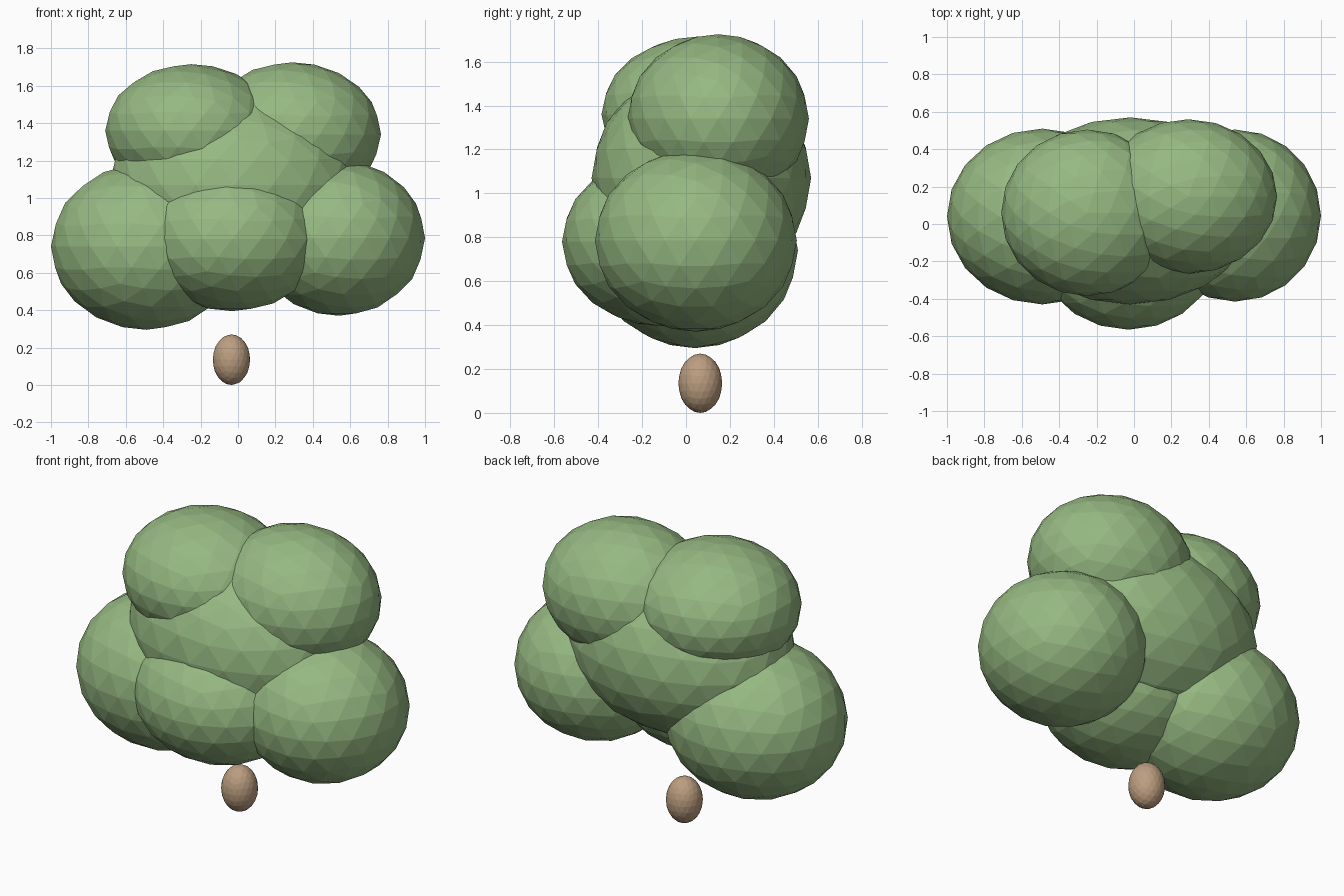
import bpy

cube = bpy.data.objects.get("Cube")
if cube:
    bpy.data.objects.remove(cube, do_unlink=True)


def make_material(name, rgb):
    mat = bpy.data.materials.new(name)
    mat.use_nodes = True
    color = (*rgb, 1.0)
    mat.diffuse_color = color
    bsdf = mat.node_tree.nodes["Principled BSDF"]
    bsdf.inputs["Base Color"].default_value = color
    bsdf.inputs["Roughness"].default_value = 0.9
    return mat


def blob(name, center, radii, mat):
    """Flat-shaded icosphere stretched to an ellipsoid."""
    bpy.ops.mesh.primitive_ico_sphere_add(subdivisions=3, radius=1, location=center)
    ob = bpy.context.object
    ob.name = name
    ob.scale = radii
    bpy.ops.object.transform_apply(location=False, rotation=False, scale=True)
    bpy.ops.object.shade_flat()
    ob.data.materials.append(mat)
    return ob


leaf_green = make_material("leaf green", (0.305, 0.485, 0.223))
bark_brown = make_material("bark brown", (0.503, 0.342, 0.216))

# Foliage clumps: name, centre, radii
clumps = [
    ("foliage_center", (-0.02, 0.07, 1.07), (0.67, 0.50, 0.50)),
    ("foliage_front", (-0.03, -0.12, 0.78), (0.49, 0.445, 0.385)),
    ("foliage_lower_right", (-0.49, 0.04, 0.74), (0.51, 0.47, 0.445)),
    ("foliage_lower_left", (0.54, 0.045, 0.785), (0.46, 0.46, 0.415)),
    ("foliage_upper_right", (-0.25, 0.06, 1.36), (0.46, 0.445, 0.355)),
    ("foliage_upper_left", (0.29, 0.147, 1.34), (0.475, 0.413, 0.385)),
]
for name, center, radii in clumps:
    blob(name, center, radii, leaf_green)

# Small separate trunk stub under the foliage
blob("trunk", (-0.035, 0.065, 0.135), (0.1, 0.1, 0.135), bark_brown)
